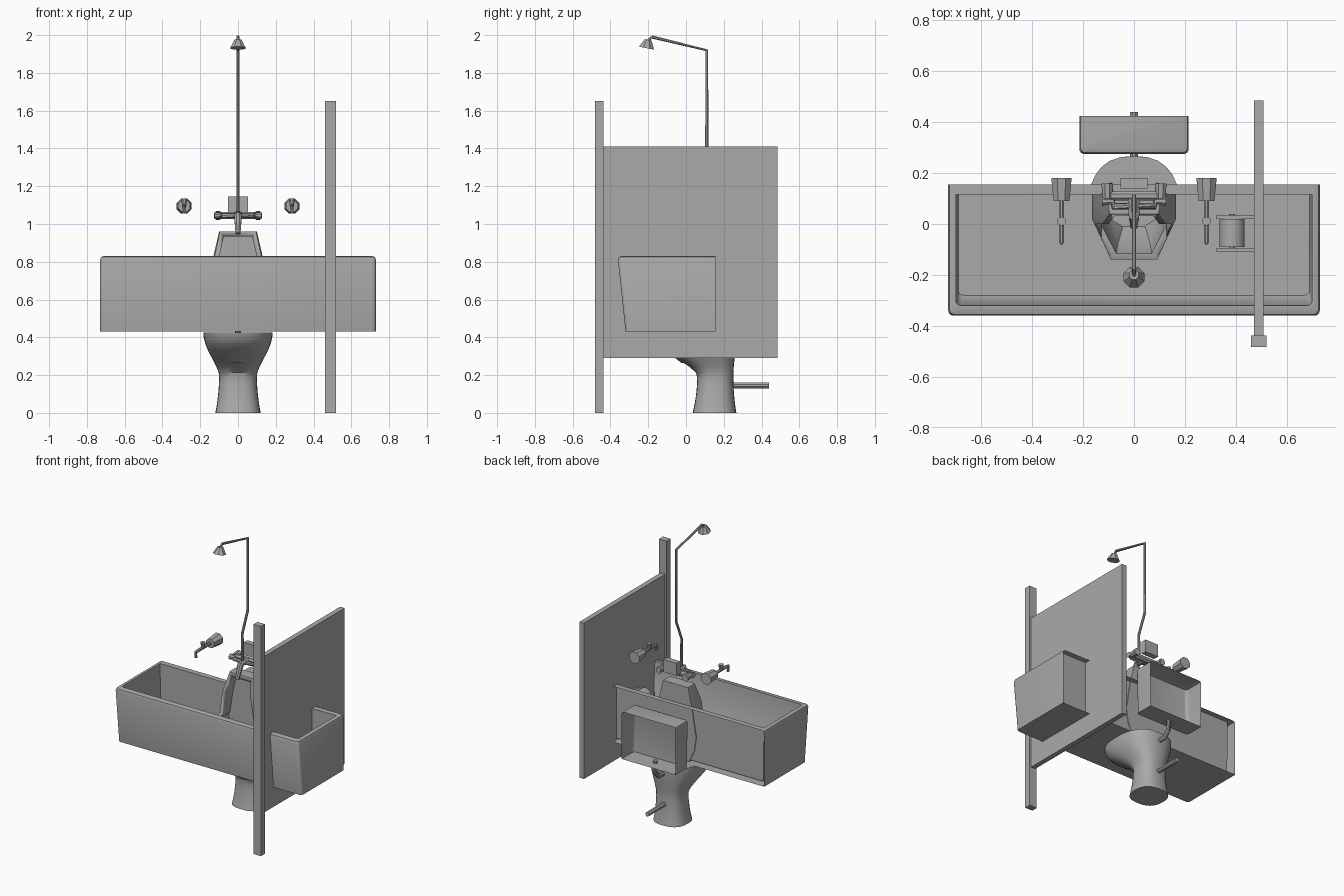
import bpy, bmesh, math
from mathutils import Vector

cube = bpy.data.objects.get("Cube")
if cube:
    bpy.data.objects.remove(cube)

GREY = (0.4, 0.4, 0.4, 1)
material = bpy.data.materials.new("plain grey")
material.use_nodes = True
material.diffuse_color = GREY
material.node_tree.nodes["Principled BSDF"].inputs["Base Color"].default_value = GREY

RIGHTWARD, BACKWARD, UPWARD = Vector((1, 0, 0)), Vector((0, 1, 0)), Vector((0, 0, 1))


def finish(name, mesh_builder, smooth=True):
    bmesh.ops.recalc_face_normals(mesh_builder, faces=mesh_builder.faces)
    mesh = bpy.data.meshes.new(name)
    mesh_builder.to_mesh(mesh)
    mesh_builder.free()
    mesh.materials.append(material)
    part = bpy.data.objects.new(name, mesh)
    bpy.context.collection.objects.link(part)
    bpy.ops.object.select_all(action='DESELECT')
    part.select_set(True)
    bpy.context.view_layer.objects.active = part
    if smooth:
        bpy.ops.object.shade_smooth_by_angle(angle=math.radians(35))
    return part


def box(name, centre, size):
    builder = bmesh.new()
    bmesh.ops.create_cube(builder, size=1)
    bmesh.ops.scale(builder, vec=size, verts=builder.verts)
    bmesh.ops.translate(builder, vec=centre, verts=builder.verts)
    return finish(name, builder, smooth=False)


def loft(name, rings, open_back=()):
    # Skins closed rings; open_back lists ring gaps whose first side is left out
    builder = bmesh.new()
    loops = [[builder.verts.new(point) for point in ring] for ring in rings]
    for gap, (lower, upper) in enumerate(zip(loops, loops[1:])):
        for side in range(len(lower)):
            if side or gap not in open_back:
                builder.faces.new((lower[side - 1], lower[side], upper[side], upper[side - 1]))
    builder.faces.new(loops[0])
    builder.faces.new(loops[-1])
    return finish(name, builder)


def tube(name, path, radii, sides=8):
    # Round rod along a path, with one radius for each point
    points = [Vector(point) for point in path]
    rings = []
    for i, (point, radius) in enumerate(zip(points, radii)):
        ahead = points[min(i + 1, len(points) - 1)] - points[max(i - 1, 0)]
        turn = UPWARD.rotation_difference(ahead.normalized())
        angles = [math.tau * (k + 0.5) / sides for k in range(sides)]
        rings.append([point + turn @ Vector((math.cos(a), math.sin(a), 0)) * radius
                      for a in angles])
    return loft(name, rings)


def rod(name, start, direction, length, radius, end_radius=None, sides=8):
    start = Vector(start)
    tube(name, [start, start + direction * length], [radius, end_radius or radius], sides)


def pipe(name, path, radius):
    tube(name, path, [radius] * len(path))


def tray_ring(half_width, front, back, height, corner):
    # Rectangle with rounded front corners; its first side is the back
    ring = [(-half_width, back, height)]
    for side, start in ((-1, math.pi), (1, 1.5 * math.pi)):
        for step in range(5):
            angle = start + step * math.pi / 8
            ring.append((side * (half_width - corner) + corner * math.cos(angle),
                         front + corner + corner * math.sin(angle), height))
    return ring[:] + [(half_width, back, height)]


def oval_ring(half_width, front, back, height, power=0.8, sides=28):
    ring = []
    for step in range(sides):
        angle = math.tau * step / sides
        across, along = [math.copysign(abs(wave) ** power, wave)
                         for wave in (math.cos(angle), math.sin(angle))]
        ring.append((half_width * across,
                     (front + back + (back - front) * along) / 2, height))
    return ring


def shell_rings(half_width, front, back, bottom, top, lean, edge):
    # Outer skin leaning out towards a rounded top edge
    return [tray_ring(half_width, front + lean, back, bottom, edge),
            tray_ring(half_width, front, back, top - edge, edge),
            tray_ring(half_width - edge / 4, front + edge / 4, back, top - edge / 4, edge),
            tray_ring(half_width - edge, front + edge, back, top, edge)]


# Partition panel and post
box("partition_post", (0.49, -0.46, 0.825), (0.06, 0.045, 1.65))
box("partition_panel", (0.49, 0.02, 0.85), (0.036, 0.93, 1.12))

# Bathtub with a flanged, hollow back
tub_width, tub_front, tub_back, tub_bottom, tub_top = 0.73, -0.36, 0.155, 0.43, 0.83
rim, round_edge = 0.04, 0.02
tub = shell_rings(tub_width, tub_front, tub_back, tub_bottom, tub_top, rim, round_edge)
for drop, slope in ((tub_top, 0), (tub_bottom + rim, rim / 2), (tub_bottom + rim / 3, rim)):
    tub.append(tray_ring(tub_width - rim + rim / 4 - slope / 4, tub_front + rim + slope,
                         tub_back - rim, drop, round_edge))
loft("bathtub", tub, open_back=range(3))

# Cistern with an open back and its flush pipe
loft("cistern", shell_rings(0.215, 0.275, 0.425, 0.48, 0.82, 0.01, round_edge),
     open_back=range(3))
flush_y, elbow = 0.35, 0.37
pipe("flush_pipe", [(0, flush_y, 0.5), (0, flush_y, elbow + rim),
                    (0, flush_y - rim, elbow), (0, 0.2, elbow)], 0.016)

# Toilet pedestal: splayed foot, narrow neck, flared bowl and sunken cavity
neck_height, rim_height, steps = 0.2, 0.425, 14
pedestal = []
for step in range(steps + 1):
    height = rim_height * step / steps
    foot = max(0, 1 - height / neck_height) ** 2
    rise = max(0, (height - neck_height) / (rim_height - neck_height))
    flare = math.sin(rise * math.pi / 2) ** 1.5
    pedestal.append(oval_ring(0.1 + foot / 50 + flare / 12, 0.06 - foot / 40 - flare / 4,
                              0.25 + (foot + flare) / 60, height))
for depth, shrink in ((0, 0.7), (0.1, 0.6), (0.16, 0.3)):
    pedestal.append(oval_ring(shrink / 5, 0.05 - shrink / 4, 0.15, rim_height - depth))
loft("toilet", pedestal)
rod("toilet_outlet", (0, 0.2, 0.145), BACKWARD, 0.24, 0.016)


# Urinal: tapered body with a projecting lip and a carved niche
def body_ring(half_width, front, back, height, taper):
    right = [(half_width, back, height), (half_width, max(front, 0) + round_edge, height),
             (half_width * taper, front, height)]
    return [(-x, y, z) for x, y, z in right] + right[::-1]


bowl = [(0.11, -0.03, 0.43), (0.15, -0.1, 0.52), (0.165, -0.14, 0.62)]
cheeks = [(0.155, 0, 0.67), (0.13, 0, 0.83), (0.1, 0.04, 0.96)]
wall, urinal_back = 0.025, 0.12
urinal = loft("urinal",
              [body_ring(w, y, urinal_back, z, 0.55) for w, y, z in bowl]
              + [body_ring(w, y, urinal_back, z, 0.95) for w, y, z in cheeks])
lip_width, lip_front, lip_height = bowl[-1]
hollow = [body_ring(w - wall, y + wall, urinal_back - wall, z + wall / 4, 0.5)
          for w, y, z in bowl]
hollow += [body_ring(w - wall, lip_front * 2, urinal_back - wall, z - wall, 0.95)
           for w, y, z in [(lip_width, 0, lip_height + wall * 1.5)] + cheeks]
niche = loft("niche_cutter", hollow)
niche.hide_render = True
carve = urinal.modifiers.new("niche", 'BOOLEAN')
carve.operation, carve.object, carve.solver = 'DIFFERENCE', niche, 'EXACT'
bpy.context.view_layer.objects.active = urinal
bpy.ops.object.modifier_apply(modifier=carve.name)
bpy.data.objects.remove(niche)

# Shower mixer
bar, loop_y, flange_y = 1.045, 0.07, 0.16
box("mixer_wall_box", (0, flange_y, 1.1), (0.105, 0.04, 0.09))
rod("mixer_body", (-0.09, 0.11, bar), RIGHTWARD, 0.18, 0.02)
pipe("mixer_loop", [(-0.1, flange_y, bar), (-0.08, loop_y, bar),
                    (0.08, loop_y, bar), (0.1, flange_y, bar)], 0.014)
tube("mixer_spout", [(0, 0.1, bar), (0, 0.03, bar), (0, -0.01, 0.95)], [0.025, 0.022, 0.014])

# Shower riser, arm and head
lower_y, upper_y, arm_height, arm_end = 0.05, 0.11, 1.92, -0.18
pipe("shower_riser", [(0, lower_y, bar), (0, lower_y, 1.26), (0, upper_y, 1.4),
                      (0, upper_y, arm_height), (0, arm_end, 1.99),
                      (0, arm_end - round_edge, 1.97)], 0.009)
head_tilt = Vector((0, -0.2, -1)).normalized()
rod("shower_head", (0, arm_end - round_edge, 1.975), head_tilt, 0.045, 0.02, 0.044)

# Mixer knobs and wall taps, mirrored
tap_height, tap_wall = 1.095, 0.18
for label, side in (("left", 1), ("right", -1)):
    outward = RIGHTWARD * side
    rod(f"mixer_flange_{label}", (side * 0.105, flange_y, bar), -BACKWARD, 0.06, 0.025, 0.02)
    rod(f"mixer_knob_{label}", (side * 0.08, 0.09, bar), outward, 0.045, 0.012, 0.02)
    tap = outward * 0.285 + UPWARD * tap_height
    rod(f"tap_flange_{label}", tap + BACKWARD * tap_wall, -BACKWARD, tap_wall / 2, 0.043, 0.034)
    nozzle = tap - BACKWARD * loop_y
    pipe(f"tap_body_{label}", [tap + BACKWARD * tap_wall / 2, nozzle + BACKWARD * round_edge,
                               nozzle, nozzle - UPWARD * rim], 0.011)
    rod(f"tap_handle_{label}", tap + BACKWARD * 0.01, UPWARD, rim, 0.012, 0.018)

# Paper roll and its holder on the partition
roll_x, roll_z = 0.385, 0.7
rod("paper_roll", (roll_x, -0.09, roll_z), BACKWARD, 0.11, 0.05, sides=16)
rod("roll_pin", (roll_x, -0.11, roll_z), BACKWARD, 0.15, 0.012)
for label, bracket_y in (("rear", 0.027), ("front", -0.103)):
    box(f"roll_bracket_{label}", (0.4, bracket_y, roll_z), (0.15, 0.016, 0.05))
